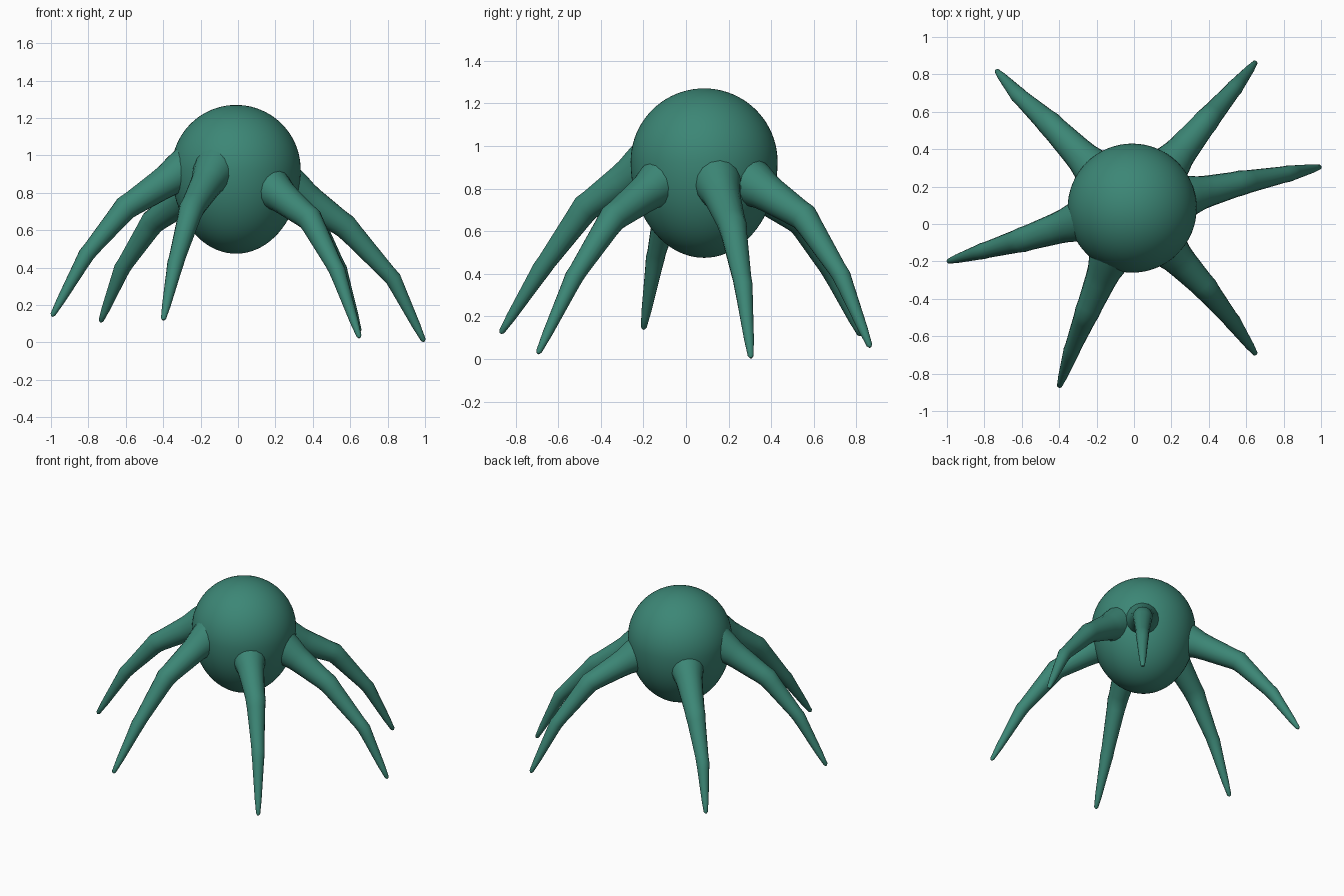
import bpy
import math
from mathutils import Vector

if "Cube" in bpy.data.objects:
    bpy.data.objects.remove(bpy.data.objects["Cube"])

green = bpy.data.materials.new("sea_green")
green.diffuse_color = (0.045, 0.24, 0.18, 1)
green.use_nodes = True
green.node_tree.nodes["Principled BSDF"].inputs["Base Color"].default_value = green.diffuse_color

# Body: round dome on top, slightly stretched egg below
CENTRE = Vector((-0.01, 0.085, 0.925))
bpy.ops.mesh.primitive_uv_sphere_add(segments=64, ring_count=40, radius=0.345, location=CENTRE)
body = bpy.context.object
body.name = "body"
for v in body.data.vertices:
    if v.co.z < 0:
        v.co.z *= 1.305
body.data.materials.append(green)
bpy.ops.object.shade_smooth()


def leg(name, hip, knee, ankle, tip):
    """Tapered tube with short straight sections and softly swollen joints."""
    hip, knee, ankle, tip = (Vector(p) for p in (hip, knee, ankle, tip))
    root = hip + (hip - knee) * 0.45
    rings = [
        (root, 0.125),
        (hip.lerp(root, 0.2), 0.106),          # flare where the leg meets the body
        (hip.lerp(knee, 0.12), 0.09),
        (hip.lerp(knee, 0.3), 0.083),
        (hip.lerp(knee, 0.85), 0.068),
        (knee, 0.067),
        (knee.lerp(ankle, 0.15), 0.061),
        (knee.lerp(ankle, 0.88), 0.044),
        (ankle, 0.044),
        (ankle.lerp(tip, 0.15), 0.039),
        (ankle.lerp(tip, 0.75), 0.023),
        (ankle.lerp(tip, 0.84), 0.019),
        (ankle.lerp(tip, 0.97), 0.014),
        (tip, 0.006),
    ]
    curve = bpy.data.curves.new(name, 'CURVE')
    curve.dimensions = '3D'
    curve.bevel_depth = 1.0
    curve.bevel_resolution = 6
    curve.use_fill_caps = True
    spline = curve.splines.new('POLY')
    spline.points.add(len(rings) - 1)
    for point, (co, radius) in zip(spline.points, rings):
        point.co = (*co, 1)
        point.radius = radius
    obj = bpy.data.objects.new(name, curve)
    bpy.context.collection.objects.link(obj)
    bpy.ops.object.select_all(action='DESELECT')
    obj.select_set(True)
    bpy.context.view_layer.objects.active = obj
    bpy.ops.object.convert(target='MESH')
    obj = bpy.context.object
    obj.name = name
    obj.data.materials.clear()
    obj.data.materials.append(green)
    bpy.ops.object.shade_smooth_by_angle(angle=math.radians(50))


# Six legs: hip, knee, ankle, tip
leg("right_leg", (0.33, 0.16, 0.79), (0.575, 0.22, 0.62), (0.83, 0.27, 0.34), (0.995, 0.305, 0.005))
leg("left_leg", (-0.34, 0.0, 0.89), (-0.60, -0.085, 0.72), (-0.81, -0.145, 0.47), (-0.995, -0.20, 0.14))
leg("back_right_leg", (0.22, 0.35, 0.80), (0.39, 0.555, 0.665), (0.54, 0.73, 0.39), (0.65, 0.865, 0.055))
leg("back_left_leg", (-0.25, 0.33, 0.80), (-0.455, 0.54, 0.645), (-0.62, 0.69, 0.395), (-0.735, 0.82, 0.11))
leg("front_left_leg", (-0.15, -0.23, 0.88), (-0.25, -0.47, 0.71), (-0.335, -0.68, 0.42), (-0.40, -0.87, 0.12))
leg("front_right_leg", (0.21, -0.16, 0.80), (0.385, -0.345, 0.66), (0.53, -0.525, 0.385), (0.65, -0.695, 0.025))
